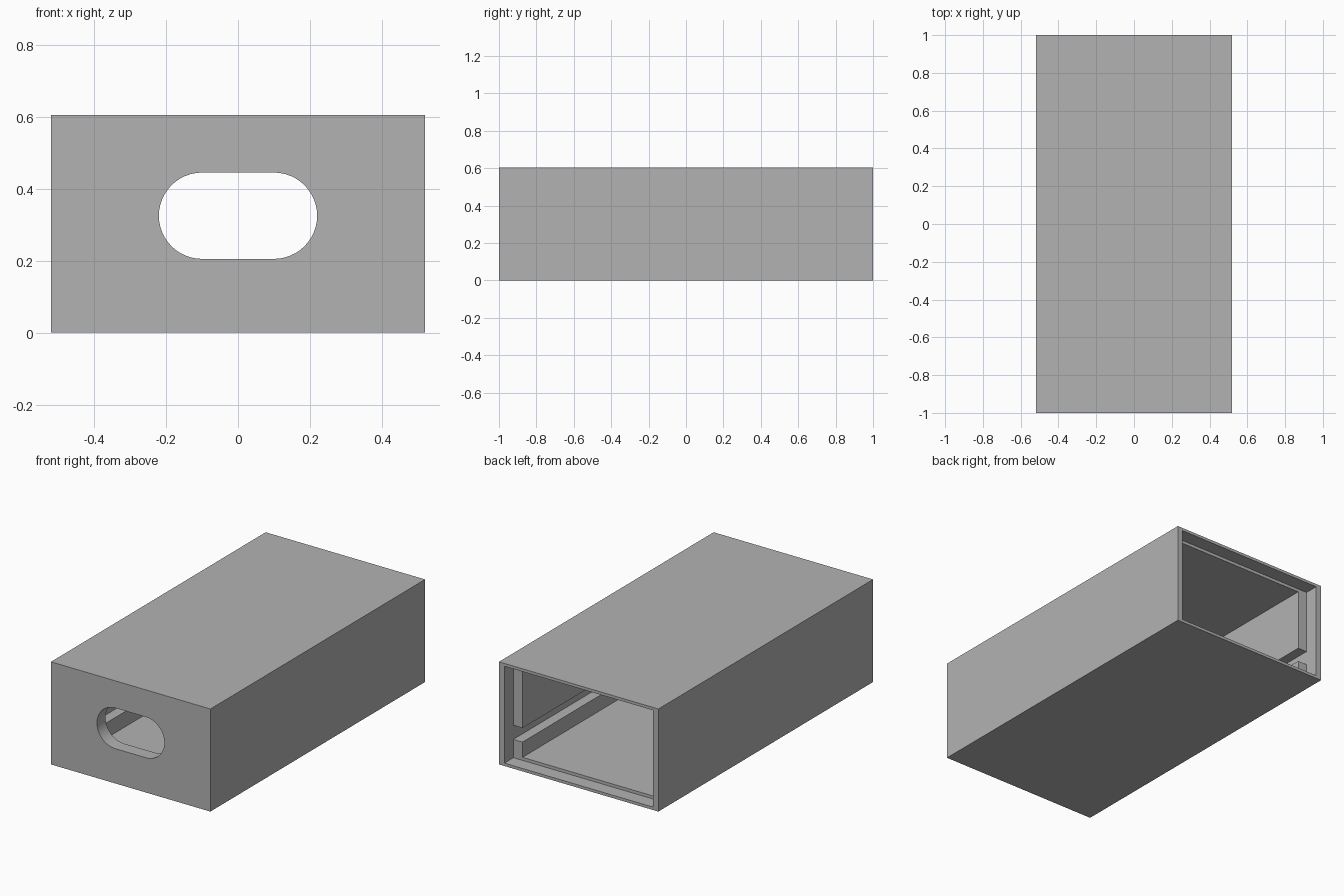
import bpy, bmesh, math

old = bpy.data.objects.get("Cube")
if old:
    bpy.data.objects.remove(old, do_unlink=True)

W, L, H = 0.52, 1.0, 0.605       # half width, half length, height
FRONT = -L + 0.08                # inner face of the front wall
LEDGE = L - 0.084                # depth of the recess at the open end
INNER_X, RECESS_X = 0.425, 0.485

grey = bpy.data.materials.new("plain_grey")
grey.use_nodes = True
grey.diffuse_color = (0.45, 0.45, 0.45, 1)
grey.node_tree.nodes["Principled BSDF"].inputs["Base Color"].default_value = (0.45, 0.45, 0.45, 1)


def prism(name, outline, y0, y1):
    """Extrude an (x, z) outline along y."""
    bm = bmesh.new()
    face = bm.faces.new([bm.verts.new((x, y0, z)) for x, z in outline])
    new = bmesh.ops.extrude_face_region(bm, geom=[face])["geom"]
    verts = [v for v in new if isinstance(v, bmesh.types.BMVert)]
    bmesh.ops.translate(bm, verts=verts, vec=(0, y1 - y0, 0))
    bmesh.ops.recalc_face_normals(bm, faces=bm.faces)
    mesh = bpy.data.meshes.new(name)
    bm.to_mesh(mesh)
    bm.free()
    mesh.materials.append(grey)
    obj = bpy.data.objects.new(name, mesh)
    bpy.context.collection.objects.link(obj)
    return obj


def rect(x, z0, z1):
    return [(-x, z0), (x, z0), (x, z1), (-x, z1)]


def slot(half, r, zc, steps=24):
    """Rounded slot outline made of two half circles."""
    pts = []
    for side, start in ((1, -math.pi / 2), (-1, math.pi / 2)):
        for i in range(steps + 1):
            a = start + math.pi * i / steps
            pts.append((side * (half - r) + r * math.cos(a), zc + r * math.sin(a)))
    return pts


# Outer housing
housing = prism("housing", rect(W, 0, H), -L, L)

# Inside channel with a groove along each side wall
right_side = [(INNER_X, 0.035), (INNER_X, 0.125), (RECESS_X, 0.125),
              (RECESS_X, 0.208), (INNER_X, 0.208), (INNER_X, H - 0.035)]
channel = right_side + [(-x, z) for x, z in reversed(right_side)]

cutters = [
    prism("channel_cutter", channel, FRONT, LEDGE + 0.02),
    prism("back_recess_cutter", rect(RECESS_X, 0.017, H - 0.017), LEDGE, L + 0.1),
    prism("front_slot_cutter", slot(0.22, 0.12, 0.325), -L - 0.1, FRONT + 0.1),
]

# Cut the openings, then drop the cutters
bpy.context.view_layer.objects.active = housing
housing.select_set(True)
for cutter in cutters:
    cutter.hide_render = True
    mod = housing.modifiers.new(cutter.name, "BOOLEAN")
    mod.operation = "DIFFERENCE"
    mod.solver = "EXACT"
    mod.object = cutter
    bpy.ops.object.modifier_apply(modifier=mod.name)
    bpy.data.objects.remove(cutter, do_unlink=True)

bpy.ops.object.shade_smooth_by_angle(angle=math.radians(30))
